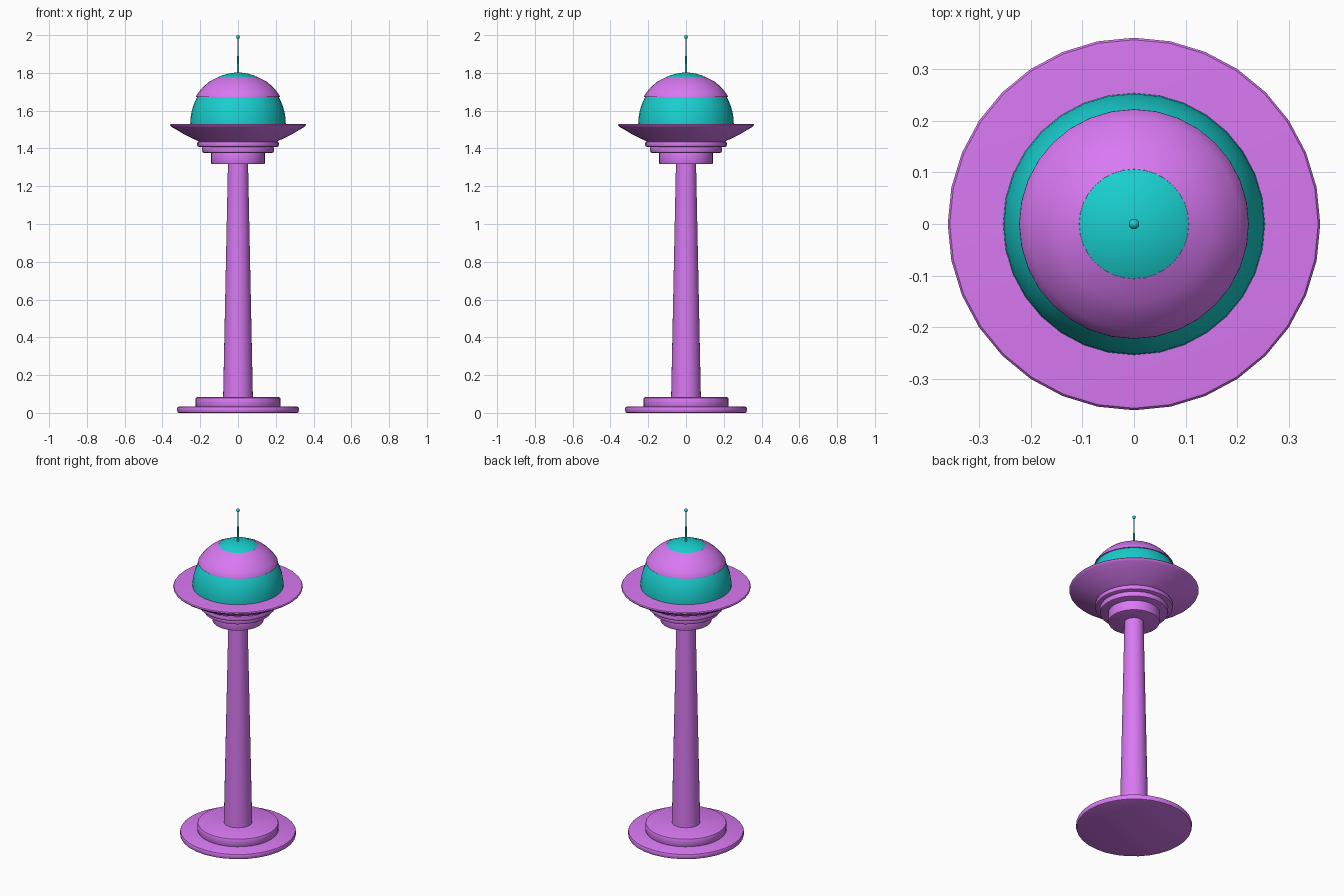
import bpy, math

if "Cube" in bpy.data.objects:
    bpy.data.objects.remove(bpy.data.objects["Cube"])

def material(name, rgb):
    m = bpy.data.materials.new(name)
    m.diffuse_color = (*rgb, 1)
    m.use_nodes = True
    m.node_tree.nodes["Principled BSDF"].inputs["Base Color"].default_value = m.diffuse_color
    return m

PURPLE = material("purple", (0.69, 0.19, 0.89))
TEAL = material("teal", (0.01, 0.62, 0.62))

def lathe(name, profile, mat, sides=32, closed=False):
    """Spin (radius, z) points around z; radius 0 becomes a pole."""
    verts, rings, faces = [], [], []
    for r, z in profile:
        start = len(verts)
        n = 1 if r == 0 else sides
        for i in range(n):
            a = 2 * math.pi * i / sides
            verts.append((r * math.cos(a), r * math.sin(a), z))
        rings.append([start + i % n for i in range(sides)])
    pairs = list(zip(rings, rings[1:]))
    if closed:
        pairs.append((rings[-1], rings[0]))
    for lo, hi in pairs:
        for i in range(sides):
            j = (i + 1) % sides
            faces.append(list(dict.fromkeys((lo[i], lo[j], hi[j], hi[i]))))
    me = bpy.data.meshes.new(name)
    me.from_pydata(verts, [], faces)
    me.materials.append(mat)
    ob = bpy.data.objects.new(name, me)
    bpy.context.collection.objects.link(ob)
    bpy.ops.object.select_all(action='DESELECT')
    ob.select_set(True)
    bpy.context.view_layer.objects.active = ob
    bpy.ops.object.shade_smooth_by_angle(angle=math.radians(35))
    return ob

def disc(name, r, z0, z1, b):
    """Round slab with softened rims."""
    k = b * 0.3
    return lathe(name, [(0, z0), (r - b, z0), (r - k, z0 + k), (r, z0 + b),
                        (r, z1 - b), (r - k, z1 - k), (r - b, z1), (0, z1)], PURPLE)

# Stepped foot
disc("base_plate", 0.322, 0.0, 0.034, 0.010)
disc("base_step", 0.226, 0.030, 0.083, 0.010)

# Tapered column
lathe("column", [(0, 0.07), (0.079, 0.07), (0.053, 1.33), (0, 1.33)], PURPLE)

# Stepped collar under the saucer
disc("collar_lower", 0.143, 1.317, 1.385, 0.006)
disc("collar_middle", 0.190, 1.377, 1.412, 0.008)
disc("collar_upper", 0.216, 1.408, 1.437, 0.009)

# Flared saucer
lathe("saucer", [(0, 1.430), (0.190, 1.430), (0.222, 1.444), (0.275, 1.469),
                 (0.350, 1.513), (0.358, 1.519), (0.360, 1.524), (0.356, 1.529),
                 (0.345, 1.530), (0, 1.530)], PURPLE)

# Glass dome
R, H, Z = 0.253, 0.272, 1.530
arc = [math.radians(90 * i / 14) for i in range(14)]
lathe("dome", [(0, Z - 0.01), (R, Z - 0.01)] +
      [(R * math.cos(a), Z + H * math.sin(a)) for a in arc] + [(0, Z + H)], TEAL)

# Roof band wrapped over the dome
lathe("roof_band", [(0.190, 1.673), (0.222, 1.673), (0.221, 1.679), (0.205, 1.702),
                    (0.182, 1.728), (0.152, 1.754), (0.106, 1.777), (0.090, 1.770)],
      PURPLE, closed=True)

# Antenna mast with ball tip
lathe("antenna", [(0, 1.79), (0.006, 1.79), (0.005, 1.89), (0.003, 1.89),
                  (0.003, 1.99), (0, 1.99)], TEAL, 12)
ball = [math.radians(-90 + 180 * i / 8) for i in range(1, 8)]
lathe("antenna_tip", [(0, 1.98)] + [(0.01 * math.cos(a), 1.99 + 0.01 * math.sin(a))
                                    for a in ball] + [(0, 2.0)], TEAL, 16)
